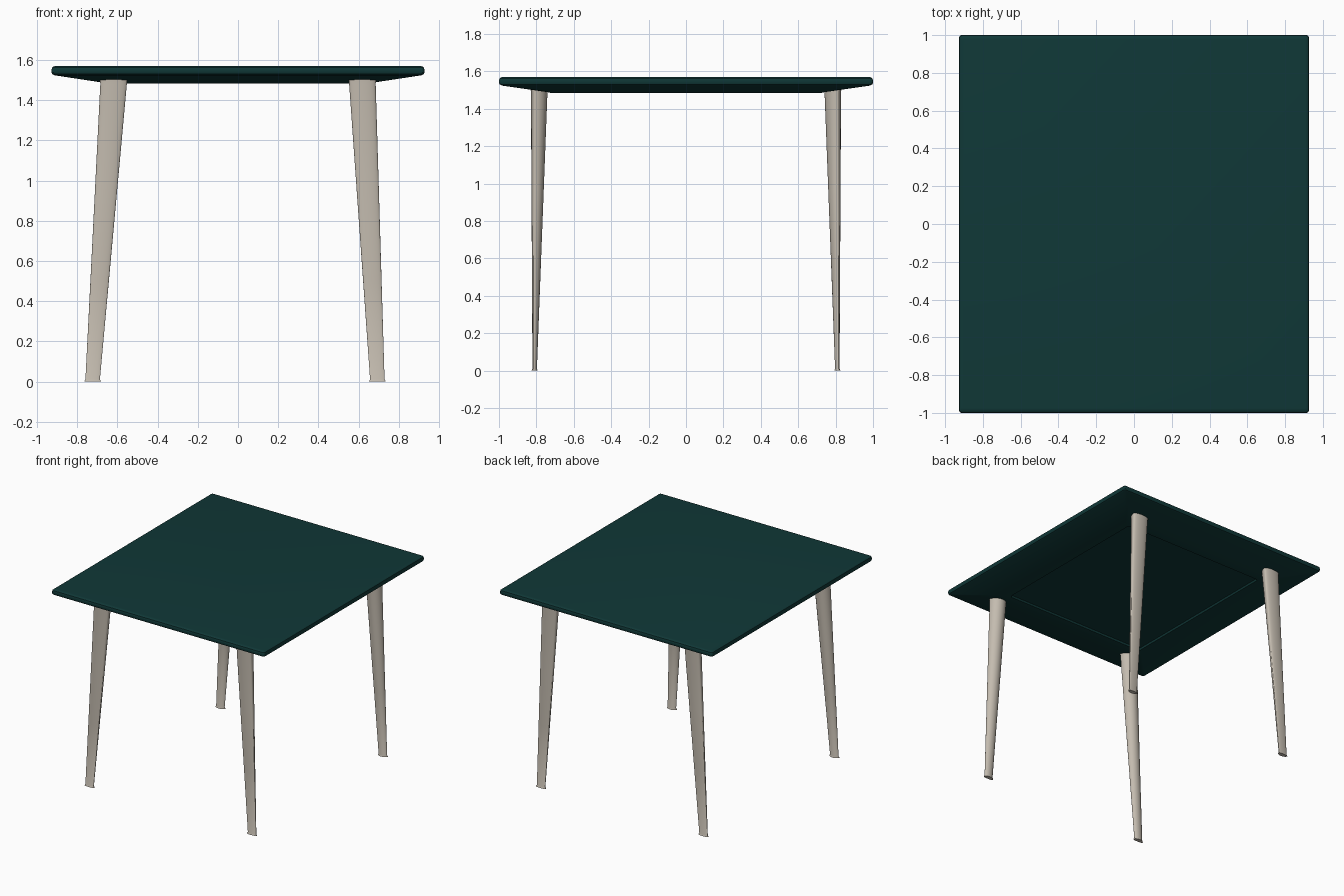
import bpy, bmesh, math

if "Cube" in bpy.data.objects:
    bpy.data.objects.remove(bpy.data.objects["Cube"])


def material(name, rgb):
    m = bpy.data.materials.new(name)
    m.diffuse_color = (*rgb, 1)
    m.use_nodes = True
    m.node_tree.nodes["Principled BSDF"].inputs["Base Color"].default_value = m.diffuse_color
    return m


GREEN = material("dark green", (0.005, 0.039, 0.038))
TAUPE = material("warm grey", (0.55, 0.50, 0.43))


def loft(name, rings, mat, angle=30):
    """Skin closed rings of equal length and cap both ends."""
    bm = bmesh.new()
    loops = [[bm.verts.new(p) for p in r] for r in rings]
    n = len(loops[0])
    for a, b in zip(loops, loops[1:]):
        for i in range(n):
            j = (i + 1) % n
            bm.faces.new((a[i], a[j], b[j], b[i]))
    bm.faces.new(loops[0][::-1])
    bm.faces.new(loops[-1])
    bmesh.ops.recalc_face_normals(bm, faces=bm.faces)
    me = bpy.data.meshes.new(name)
    bm.to_mesh(me)
    bm.free()
    me.materials.append(mat)
    ob = bpy.data.objects.new(name, me)
    bpy.context.collection.objects.link(ob)
    bpy.ops.object.select_all(action='DESELECT')
    ob.select_set(True)
    bpy.context.view_layer.objects.active = ob
    bpy.ops.object.shade_smooth_by_angle(angle=math.radians(angle))
    return ob


def rounded_rect(hx, hy, z, r, seg=5):
    pts = []
    for k, (sx, sy) in enumerate([(1, 1), (-1, 1), (-1, -1), (1, -1)]):
        for i in range(seg + 1):
            a = math.pi / 2 * (k + i / seg)
            pts.append((sx * (hx - r) + r * math.cos(a),
                        sy * (hy - r) + r * math.sin(a), z))
    return pts


# Table top: thin rounded edge, underside sloping in to a shallow recess
top_profile = [
    (0.908, 0.978, 1.570, 0.010), (0.918, 0.989, 1.568, 0.012),
    (0.925, 0.997, 1.562, 0.015), (0.927, 1.000, 1.553, 0.016),
    (0.927, 1.000, 1.537, 0.016), (0.924, 0.996, 1.530, 0.016),
    (0.914, 0.984, 1.524, 0.016), (0.690, 0.745, 1.490, 0.020),
    (0.660, 0.720, 1.484, 0.020), (0.610, 0.670, 1.484, 0.020),
    (0.605, 0.665, 1.498, 0.020),
]
loft("table_top", [rounded_rect(*p) for p in top_profile], GREEN)


def leg_ring(cx, half_w, y_out, y_in, z, sy, n=32):
    """D-shaped section: gently bowed outer face, rounded inner face."""
    depth = y_out - y_in
    crease = y_out - 0.22 * depth
    pts = []
    for i in range(n):
        a = 2 * math.pi * i / n
        s = math.sin(a)
        y = crease + s * ((y_out - crease) if s > 0 else (crease - y_in))
        pts.append((cx + half_w * math.cos(a), sy * y, z))
    return pts


# Four tapered, splayed legs with a slightly flared foot
for side, sx, foot_x in (("left", -1, 0.723), ("right", 1, 0.693)):
    for end, sy in (("front", -1), ("back", 1)):
        rings = [
            leg_ring(sx * foot_x, 0.042, 0.826, 0.793, 0.0, sy),
            leg_ring(sx * foot_x, 0.036, 0.821, 0.797, 0.012, sy),
        ]
        for t in (0.33, 0.66, 1.0):
            rings.append(leg_ring(sx * (foot_x + (0.619 - foot_x) * t),
                                  0.036 + 0.030 * t,
                                  0.821 + 0.008 * t,
                                  0.797 - 0.056 * t,
                                  0.012 + 1.468 * t, sy))
        # top tucked into the underside
        rings.append(leg_ring(sx * 0.618, 0.069, 0.831, 0.739, 1.515, sy))
        loft(f"{end}_{side}_leg", rings, TAUPE, 35)
